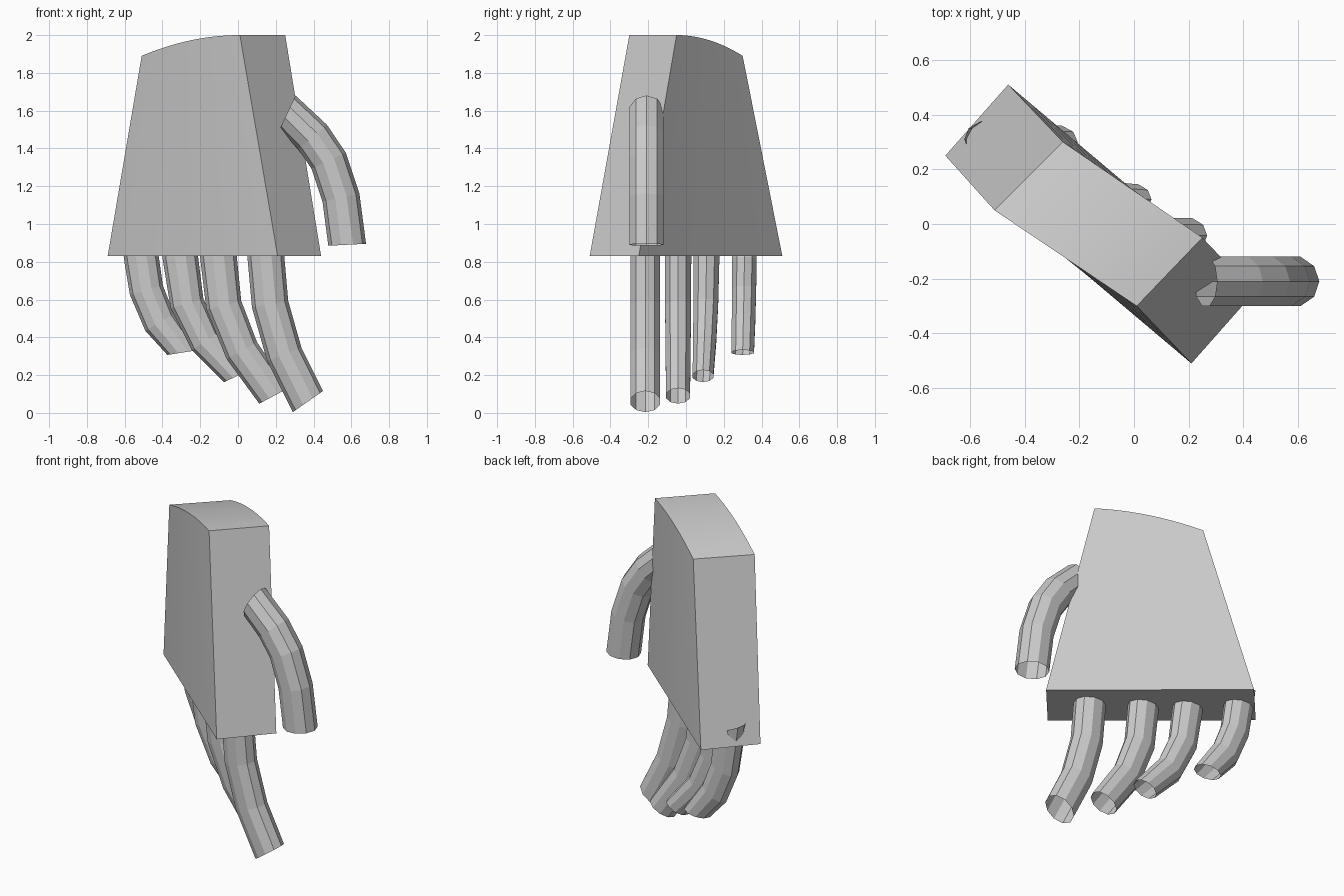
import bpy, bmesh
from math import sin, cos, pi, atan2, radians
from mathutils import Vector

if "Cube" in bpy.data.objects:
    bpy.data.objects.remove(bpy.data.objects["Cube"])


def finish(name, bm):
    bmesh.ops.recalc_face_normals(bm, faces=bm.faces[:])
    mesh = bpy.data.meshes.new(name)
    bm.to_mesh(mesh)
    bm.free()
    obj = bpy.data.objects.new(name, mesh)
    bpy.context.collection.objects.link(obj)
    return obj


# Palm: tapered, slightly twisted block with an arched top, lofted across its width
def make_palm(steps=12):
    low = [Vector(p) for p in ((-0.69, 0.25), (-0.46, 0.51), (0.21, -0.51), (0.44, -0.25))]
    top = [Vector(p) for p in ((-0.51, 0.05), (-0.26, 0.30), (0.01, -0.30), (0.25, -0.05))]
    bm = bmesh.new()
    rows = []
    for i in range(steps + 1):
        t = i / steps
        z = 2.0 - 0.11 * (1 - t) ** 2
        row = [low[0].lerp(low[2], t).to_3d(), low[1].lerp(low[3], t).to_3d(),
               top[1].lerp(top[3], t).to_3d(), top[0].lerp(top[2], t).to_3d()]
        for p, h in zip(row, (0.83, 0.83, z, z)):
            p.z = h
        rows.append([bm.verts.new(p) for p in row])
    for a, b in zip(rows, rows[1:]):
        for k in range(4):
            bm.faces.new((a[k], a[(k + 1) % 4], b[(k + 1) % 4], b[k]))
    bm.faces.new(rows[0])
    bm.faces.new(rows[-1])
    obj = finish("palm", bm)
    bpy.context.view_layer.objects.active = obj
    obj.select_set(True)
    bpy.ops.object.shade_smooth_by_angle(angle=radians(30))
    obj.select_set(False)


# Finger: open ten-sided tube swept along a curved path in the xz plane
def make_finger(name, path, y, width, depth, tilts, tip=1.0, drift=0.0, sides=10):
    bm = bmesh.new()
    rings = []
    last = len(path) - 1
    for i, (x, z) in enumerate(path):
        if i == 0:
            tilt = radians(tilts[0])
        elif i == last:
            tilt = radians(tilts[1])
        else:
            (x0, z0), (x1, z1) = path[i - 1], path[i + 1]
            tilt = atan2(x1 - x0, z0 - z1)
        f = i / last
        s = 1 + (tip - 1) * f * f
        ring = []
        for k in range(sides):
            a = 2 * pi * k / sides
            r = cos(a) * width / 2 * s
            ring.append(bm.verts.new((x + r * cos(tilt),
                                      y + drift * f * f + sin(a) * depth / 2 * s,
                                      z + r * sin(tilt))))
        rings.append(ring)
    for a, b in zip(rings, rings[1:]):
        for k in range(sides):
            n = (k + 1) % sides
            bm.faces.new((a[k], a[n], b[n], b[k]))
    finish(name, bm)


make_palm()
make_finger("thumb", [(0.262, 1.59), (0.395, 1.46), (0.48, 1.335), (0.545, 1.14), (0.578, 0.89)],
            -0.21, 0.20, 0.19, (65, 3))
make_finger("index_finger", [(0.14, 0.96), (0.148, 0.82), (0.17, 0.575), (0.245, 0.31), (0.37, 0.06)],
            -0.215, 0.195, 0.165, (-8, 35))
make_finger("middle_finger", [(-0.11, 0.96), (-0.103, 0.82), (-0.075, 0.57), (0.02, 0.33), (0.19, 0.09)],
            -0.042, 0.195, 0.148, (-8, 28), 0.9)
make_finger("ring_finger", [(-0.315, 0.95), (-0.305, 0.82), (-0.27, 0.58), (-0.175, 0.38), (-0.005, 0.195)],
            0.11, 0.19, 0.145, (-10, 25), 0.8, -0.02)
make_finger("little_finger", [(-0.535, 0.92), (-0.51, 0.81), (-0.485, 0.65), (-0.415, 0.48), (-0.29, 0.32)],
            0.31, 0.185, 0.137, (-22, 9), 0.92, -0.01)
